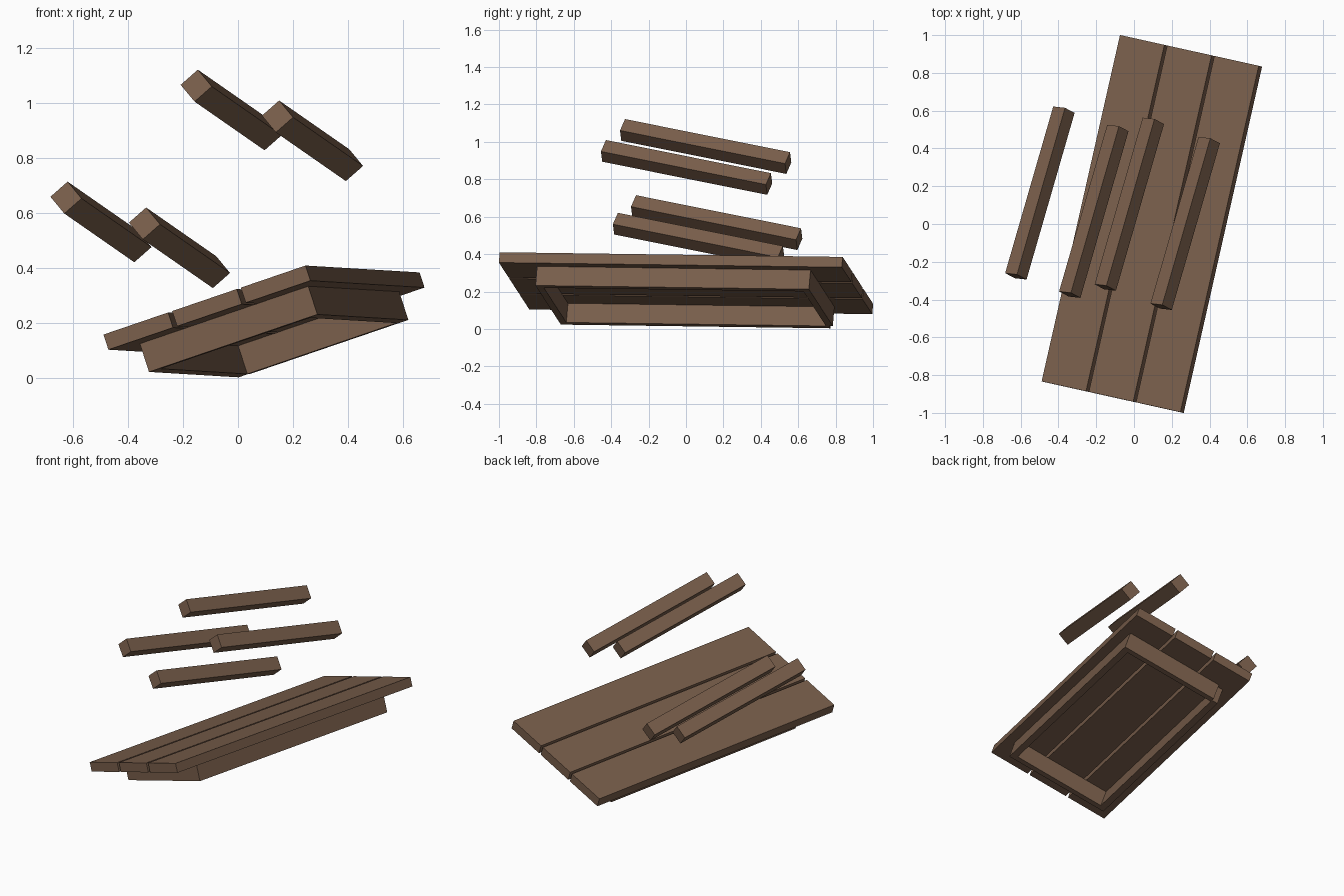
import bpy, bmesh
from mathutils import Vector, Matrix

if "Cube" in bpy.data.objects:
    bpy.data.objects.remove(bpy.data.objects["Cube"])

wood = bpy.data.materials.new("brown_wood")
wood.diffuse_color = (0.19, 0.112, 0.07, 1)
wood.use_nodes = True
wood.node_tree.nodes["Principled BSDF"].inputs["Base Color"].default_value = wood.diffuse_color


def frame(long_axis, wide_axis):
    """Orthonormal axes: wide, long, normal."""
    v = Vector(long_axis).normalized()
    u = Vector(wide_axis)
    u = (u - v * u.dot(v)).normalized()
    return u, v, u.cross(v)


def board(name, origin, axes, lo, hi):
    """Box spanning lo..hi along the given axes from the origin."""
    u, v, n = axes
    size = [b - a for a, b in zip(lo, hi)]
    mid = [(a + b) / 2 for a, b in zip(lo, hi)]
    centre = Vector(origin) + u * mid[0] + v * mid[1] + n * mid[2]
    rot = Matrix((u, v, n)).transposed().to_4x4()
    bm = bmesh.new()
    bmesh.ops.create_cube(bm, size=1, matrix=Matrix.Translation(centre) @ rot @ Matrix.Diagonal((*size, 1)))
    mesh = bpy.data.meshes.new(name)
    bm.to_mesh(mesh)
    bm.free()
    mesh.materials.append(wood)
    bpy.context.collection.objects.link(bpy.data.objects.new(name, mesh))


# tilted table top: three planks with narrow gaps
top = frame((0.415, 1.834, -0.025), (0.734, -0.166, 0.251))
C = (0.0945, 0.0, 0.2445)
W, L, T, GAP = 0.793, 1.88, 0.058, 0.016
pw = (W - 2 * GAP) / 3
for i in range(3):
    a = -W / 2 + i * (pw + GAP)
    board(f"top_plank_{i + 1}", C, top, (a, -L / 2, -T / 2), (a + pw, L / 2, T / 2))

# apron frame below the top
Z0, Z1, t = -0.137, -T / 2, 0.038
board("left_apron", C, top, (-0.32, -0.742, Z0), (-0.32 + t, 0.735, Z1))
board("right_apron", C, top, (0.341 - t, -0.742, Z0), (0.341, 0.757, Z1))
board("front_apron", C, top, (-0.32 + t, -0.742, Z0), (0.341 - t, -0.742 + t, Z1))
board("back_apron", C, top, (-0.32 + t, 0.757 - t, Z0), (0.341 - t, 0.757, Z1))

# four loose square legs, parallel to each other
leg = frame((0.2545, 0.882, -0.177), (0.062, -0.007, 0.0545))
S, LEN = 0.0418, 0.935
starts = [(-0.152, -0.336, 1.064), (0.1436, -0.438, 0.952),
          (-0.6255, -0.277, 0.657), (-0.34, -0.374, 0.563)]
for i, p in enumerate(starts):
    board(f"loose_leg_{i + 1}", p, leg, (-S, 0, -S), (S, LEN, S))
